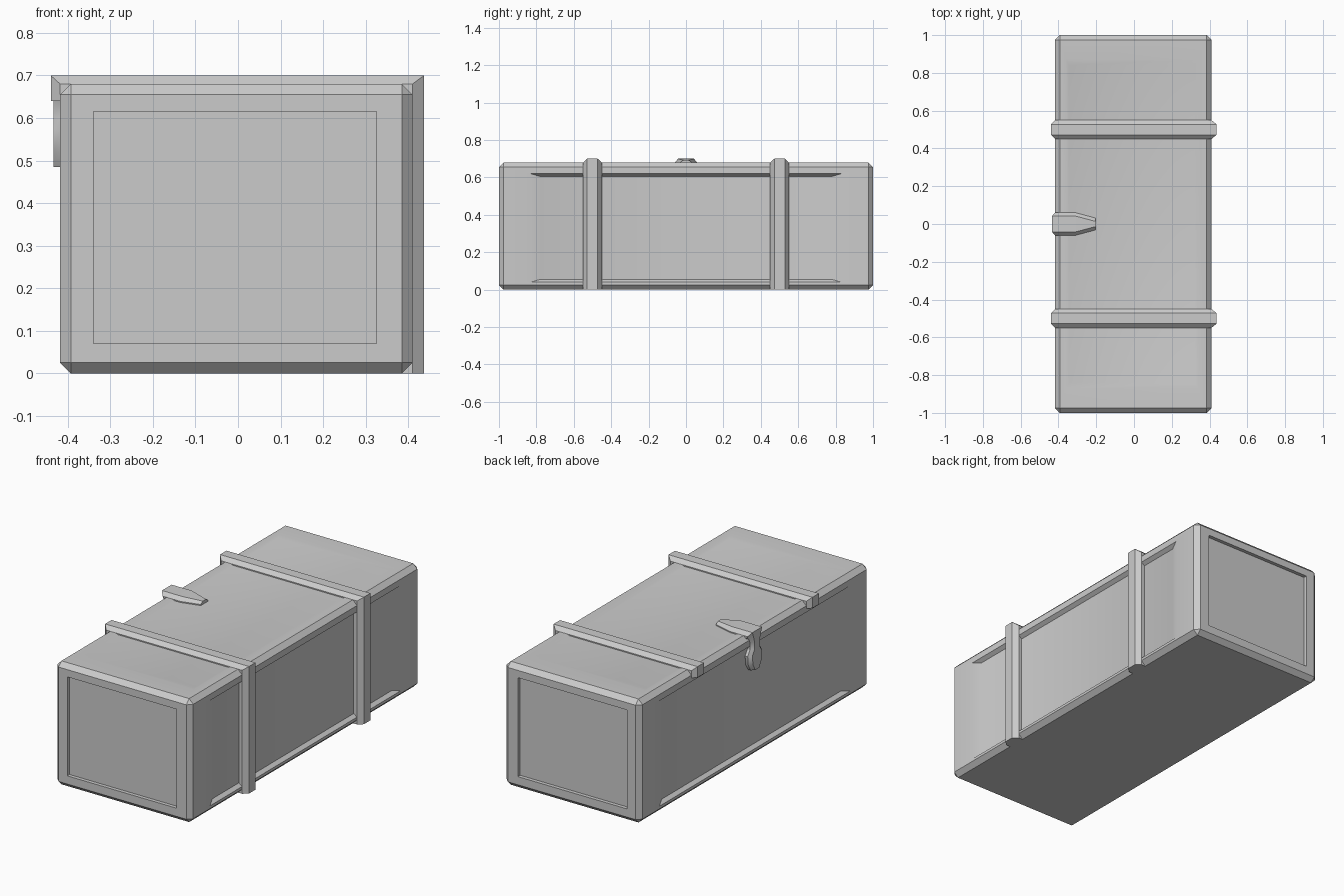
import bpy, bmesh
from mathutils import Vector

if "Cube" in bpy.data.objects:
    bpy.data.objects.remove(bpy.data.objects["Cube"])

XL, XR, H, BEV = -0.418, 0.41, 0.68, 0.025


def finish(bm, name):
    bmesh.ops.recalc_face_normals(bm, faces=bm.faces[:])
    me = bpy.data.meshes.new(name)
    bm.to_mesh(me)
    bm.free()
    ob = bpy.data.objects.new(name, me)
    bpy.context.collection.objects.link(ob)
    bpy.ops.object.select_all(action='DESELECT')
    ob.select_set(True)
    bpy.context.view_layer.objects.active = ob
    bpy.ops.object.shade_smooth_by_angle(angle=0.5)
    return ob


def place(face, axes, rect):
    """Move a quad's corners to a rectangle given as (lo, hi) per axis."""
    mid = face.calc_center_median()
    for v in face.verts:
        for a, (lo, hi) in zip(axes, rect):
            v.co[a] = lo if v.co[a] < mid[a] else hi


def recess(bm, direction, axes, outer, inner, depth):
    """Sink a panel into the large face that looks along direction."""
    d = Vector(direction)
    face = max((f for f in bm.faces if f.normal.dot(d) > 0.99),
               key=lambda f: f.calc_area())
    bmesh.ops.inset_region(bm, faces=[face], thickness=0.005)
    place(face, axes, outer)
    bmesh.ops.inset_region(bm, faces=[face], thickness=0.005)
    place(face, axes, inner)
    for v in face.verts:
        v.co -= d * depth


# crate body with bevelled edges and sunken panels
bm = bmesh.new()
bmesh.ops.create_cube(bm, size=1)
for v in bm.verts:
    v.co = (XL if v.co.x < 0 else XR, v.co.y * 2, H if v.co.z > 0 else 0)
bmesh.ops.bevel(bm, geom=bm.edges[:], offset=BEV, segments=1, affect='EDGES')
bm.normal_update()
for s in (-1, 1):
    end = [(-0.34, 0.325), (0.07, 0.615)]
    recess(bm, (0, s, 0), (0, 2), end, end, 0.02)
    recess(bm, (s, 0, 0), (1, 2), [(-0.83, 0.83), (0.04, 0.62)],
           [(-0.78, 0.78), (0.055, 0.605)], 0.02)
recess(bm, (0, 0, 1), (0, 1), [(-0.36, 0.34), (-0.87, 0.87)],
       [(-0.345, 0.325), (-0.84, 0.84)], 0.006)
finish(bm, "crate_body")


def band(name, y, stations, chamfer):
    """Loft a chamfered strip; station = (x, z), outward offset, half width."""
    bm = bmesh.new()
    rings = []
    for (x, z), (ox, oz), hw in stations:
        ring = []
        for k, w in ((-1, -hw), (0, -hw), (1, chamfer - hw),
                     (1, hw - chamfer), (0, hw), (-1, hw)):
            ring.append(bm.verts.new((x + k * ox, y + w, z + k * oz)))
        rings.append(ring)
    for a, b in zip(rings, rings[1:]):
        for i in range(6):
            j = (i + 1) % 6
            bm.faces.new((a[i], a[j], b[j], b[i]))
    bm.faces.new(rings[0])
    bm.faces.new(rings[-1])
    return finish(bm, name)


# straps: up the right side, over the lid, short hook on the left
t = 0.027
for side, y in (("front", -0.5), ("back", 0.5)):
    band(side + "_strap", y, [
        ((XR, 0), (t, 0), 0.05),
        ((XR, H), (t, 0.02), 0.05),
        ((XL, H), (-0.022, 0.02), 0.05),
        ((XL, 0.64), (-0.022, 0), 0.05)], 0.022)

# latch: tapered tongue on the lid folding down the left side
c = -0.016
band("latch", 0, [
    ((-0.205, H), (0, 0.012), 0.032),
    ((-0.31, H), (0, 0.02), 0.06),
    ((XL, H), (c, 0.02), 0.06),
    ((XL, 0.64), (c, 0), 0.04),
    ((XL, 0.60), (c, 0), 0.04),
    ((XL, 0.57), (c, 0), 0.06),
    ((XL, 0.52), (c, 0), 0.055),
    ((XL, 0.485), (c, 0), 0.035)], 0.018)
